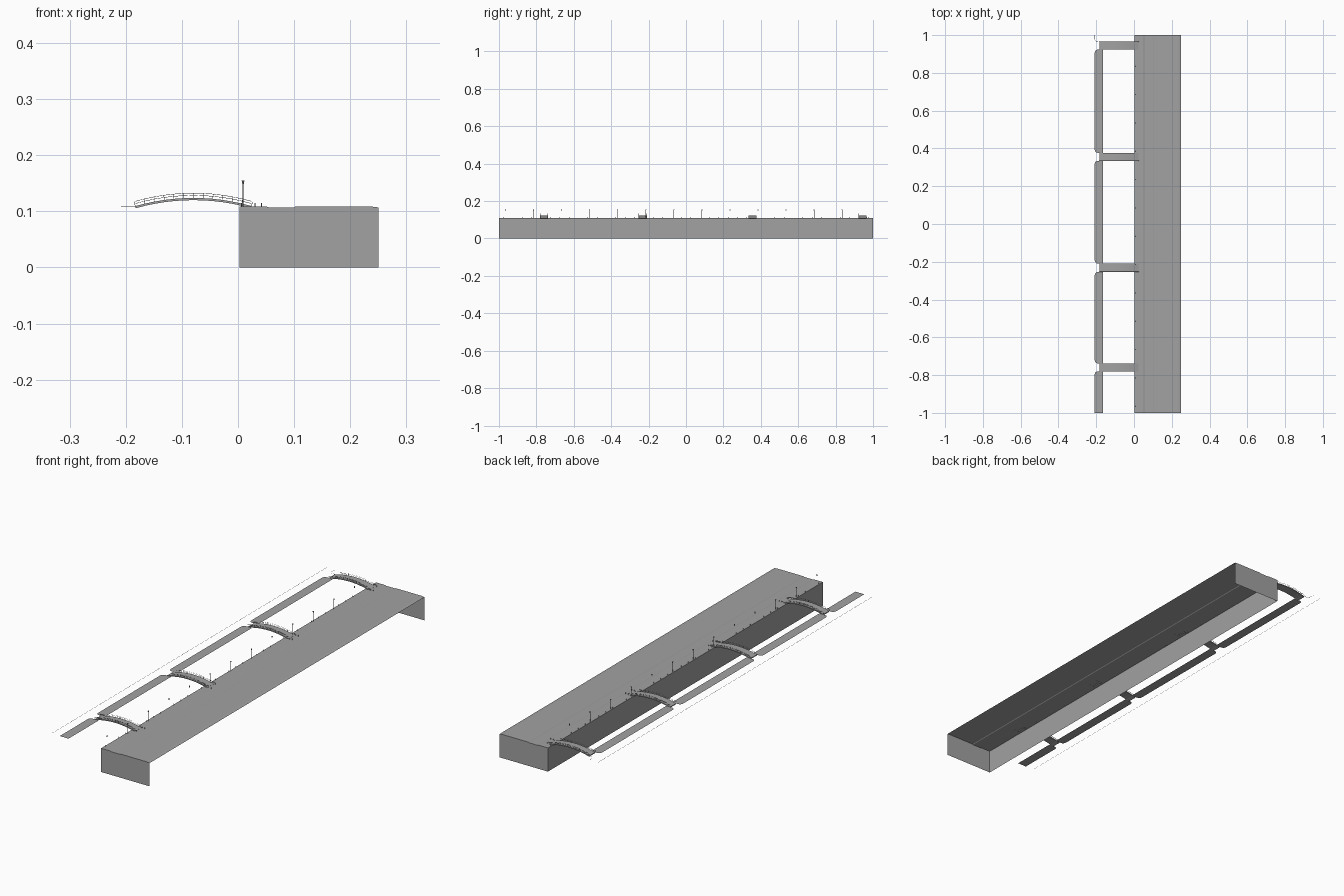
import bpy
import bmesh
import math

cube = bpy.data.objects.get("Cube")
if cube:
    bpy.data.objects.remove(cube, do_unlink=True)

GREY = (0.36, 0.36, 0.36, 1)
stone = bpy.data.materials.new("stone grey")
stone.use_nodes = True
stone.diffuse_color = GREY
stone.node_tree.nodes["Principled BSDF"].inputs["Base Color"].default_value = GREY

GROUND = 0.109
BRIDGES = [(-0.78, -0.738), (-0.254, -0.209), (0.334, 0.377), (0.923, 0.966)]
BRIDGE_START, BRIDGE_END = -0.183, 0.024
STEPS = 12


def add_mesh(name, bm):
    mesh = bpy.data.meshes.new(name)
    bm.to_mesh(mesh)
    bm.free()
    mesh.materials.append(stone)
    obj = bpy.data.objects.new(name, mesh)
    bpy.context.collection.objects.link(obj)
    return obj


def sweep(name, profile, y0, y1, closed=False):
    """Sweep an x-z profile along y."""
    bm = bmesh.new()
    near = [bm.verts.new((x, y0, z)) for x, z in profile]
    far = [bm.verts.new((x, y1, z)) for x, z in profile]
    count = len(profile)
    for i in range(count if closed else count - 1):
        j = (i + 1) % count
        bm.faces.new((near[i], near[j], far[j], far[i]))
    if closed:
        bm.faces.new(near)
        bm.faces.new(far)
        bmesh.ops.recalc_face_normals(bm, faces=bm.faces)
    return add_mesh(name, bm)


def tubes(name, paths, radius):
    """Thin square bars along several paths, stored as one mesh."""
    curve = bpy.data.curves.new(name, 'CURVE')
    curve.dimensions = '3D'
    curve.bevel_depth = radius
    curve.bevel_resolution = 0
    curve.use_fill_caps = True
    for path in paths:
        spline = curve.splines.new('POLY')
        spline.points.add(len(path) - 1)
        for point, co in zip(spline.points, path):
            point.co = (*co, 1)
    helper = bpy.data.objects.new(name + "_path", curve)
    bpy.context.collection.objects.link(helper)
    graph = bpy.context.evaluated_depsgraph_get()
    mesh = bpy.data.meshes.new_from_object(helper.evaluated_get(graph))
    bpy.data.objects.remove(helper, do_unlink=True)
    mesh.materials.clear()
    mesh.materials.append(stone)
    obj = bpy.data.objects.new(name, mesh)
    bpy.context.collection.objects.link(obj)
    return obj


# Quay: wall, pavement, sunken lane and raised ground, open below and on the left
quay = [(0.003, 0), (0.003, GROUND), (0.05, GROUND), (0.055, 0.107),
        (0.1, 0.107), (0.103, GROUND), (0.235, GROUND), (0.25, 0.107)]
sweep("quay_shell", quay, -1, 1)
for name, y in (("quay_front_end", -1), ("quay_back_end", 1)):
    bm = bmesh.new()
    face = bm.faces.new([bm.verts.new((x, y, z)) for x, z in quay + [(0.25, 0)]])
    face.normal_update()
    if face.normal.y * y < 0:
        face.normal_flip()
    add_mesh(name, bm)


# Far bank walkways, with the outer corners rounded beside each bridge
def walkway(name, y0, y1, round_start=True):
    outer, inner, r = -0.208, -0.163, 0.016
    points = [(inner, y0), (inner, y1)]
    corners = [(y1 - r, 1, True), (y0 + r, -1, round_start)]
    for centre, side, rounded in corners:
        if not rounded:
            points.append((outer, y0))
            continue
        arc = [(outer + r - r * math.sin(a), centre + side * r * math.cos(a))
               for a in (math.pi / 2 * i / 5 for i in range(6))]
        points += arc if side > 0 else arc[::-1]
    bm = bmesh.new()
    face = bm.faces.new([bm.verts.new((x, y, GROUND)) for x, y in points])
    face.normal_update()
    if face.normal.z < 0:
        face.normal_flip()
    add_mesh(name, bm)


start = -1
for i, (b0, b1) in enumerate(BRIDGES):
    walkway(f"walkway_{i + 1}", start, b0, i > 0)
    start = b1
last = BRIDGES[-1][1]
tubes("walkway_end_kerb", [[(-0.208, 1, GROUND), (-0.208, last + 0.012, GROUND),
                            (-0.202, last + 0.002, GROUND), (-0.183, last, GROUND)]], 0.0006)

# Distant shoreline strip
sweep("shoreline_strip", [(-0.25, GROUND - 0.0005), (-0.25, GROUND + 0.0005)], -1, 1)


# Arched footbridges with railings
def arch(t, lift):
    x = BRIDGE_START + (BRIDGE_END - BRIDGE_START) * t
    return x, GROUND + lift + 0.0145 * (1 - (2 * t - 1) ** 2)


ts = [i / STEPS for i in range(STEPS + 1)]
for i, (b0, b1) in enumerate(BRIDGES):
    top = [arch(t, 0.0005) for t in ts]
    under = [arch(t, -0.0035) for t in reversed(ts)]
    sweep(f"bridge_deck_{i + 1}", top + under, b0, b1, True)
    bars = []
    for y in (b0 + 0.001, b1 - 0.001):
        for lift in (0.005, 0.009):
            bars.append([(x, y, z) for x, z in (arch(t, lift) for t in ts)])
        for t in ts:
            (x, z0), (_, z1) = arch(t, 0), arch(t, 0.009)
            lean = (t - 0.5) * 0.004
            bars.append([(x, y, z0), (x + lean, y, z1)])
    tubes(f"bridge_railing_{i + 1}", bars, 0.0004)

# Lamp posts along the quay edge
for i in range(13):
    y = -0.815 + 0.15 * i - (0.15 if i == 0 else 0)
    y = -0.965 + 0.15 * i
    thick = 0.0011 if i % 2 else 0.0006
    post = tubes(f"lamp_post_{i + 1}", [[(0.009, y, 0.108), (0.009, y, 0.151)]], thick)
    bm = bmesh.new()
    bmesh.ops.create_cone(bm, cap_ends=True, segments=6, radius1=0.0015,
                          radius2=0.003, depth=0.006)
    bmesh.ops.translate(bm, verts=bm.verts, vec=(0.009, y, 0.152))
    add_mesh(f"lamp_head_{i + 1}", bm)

# Bollards along the edge and at the bridge landings
edge = [-0.975 + 0.05 * i for i in range(40)]
spots = [(0.006, y) for y in edge if all(not b0 < y < b1 for b0, b1 in BRIDGES)]
spots += [(x, y) for b in BRIDGES for y in b for x in (0.03, 0.042)]
tubes("bollards", [[(x, y, 0.108), (x, y, 0.115)] for x, y in spots], 0.001)
